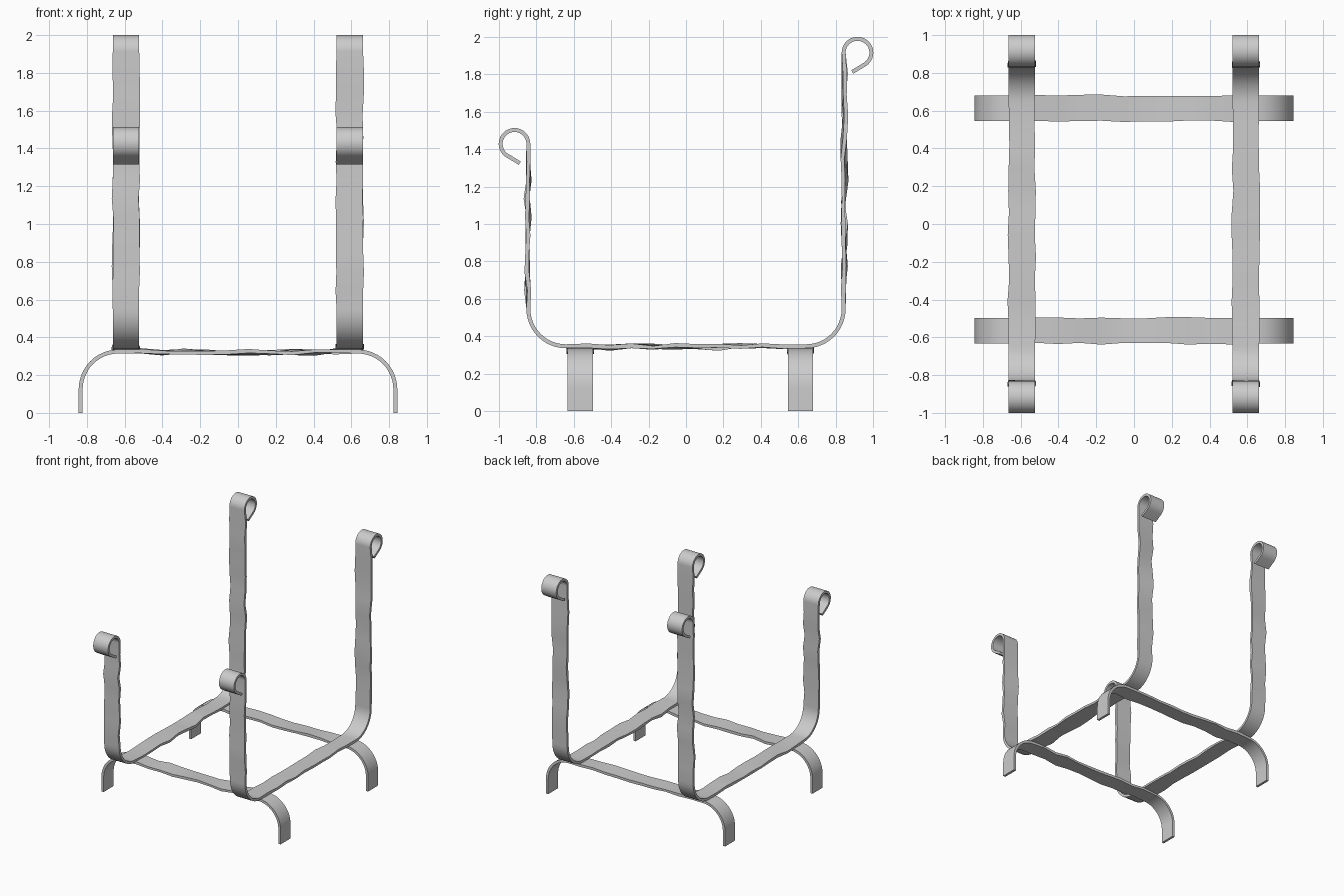
import bpy, bmesh, random
from math import sin, cos, radians
from mathutils import Vector

if "Cube" in bpy.data.objects:
    bpy.data.objects.remove(bpy.data.objects["Cube"])

random.seed(7)
THICK = 0.021


def arc(cx, cz, r, a0, a1, n):
    """Arc points (u, z, hammered flag)."""
    out = []
    for i in range(n + 1):
        a = radians(a0 + (a1 - a0) * i / n)
        out.append((cx + r * cos(a), cz + r * sin(a), False))
    return out


def hammered(p, q, n):
    """Interior points of a straight run, marked for uneven hammering."""
    return [(p[0] + (q[0] - p[0]) * i / n, p[1] + (q[1] - p[1]) * i / n, True)
            for i in range(1, n)]


def strap(name, path, width, place):
    """Sweep a flat bar along a 2D path; place(u, z, side) gives 3D."""
    bm = bmesh.new()
    rings = []
    for i, (u, z, rough) in enumerate(path):
        a = Vector(path[max(i - 1, 0)][:2])
        b = Vector(path[min(i + 1, len(path) - 1)][:2])
        t = (b - a).normalized()
        n = Vector((t.y, -t.x))
        ring = []
        for side in (-1, 1):
            bulge = random.uniform(-0.005, 0.013) if rough else 0
            spread = random.uniform(-0.004, 0.006) if rough else 0
            for face in (side, -side):
                p = Vector((u, z)) + n * (face * THICK / 2 + bulge)
                if rough:
                    p += n * random.uniform(-0.003, 0.003)
                ring.append(bm.verts.new(place(p.x, p.y, side * (width / 2 + spread))))
        rings.append(ring)
    for r, s in zip(rings, rings[1:]):
        for k in range(4):
            m = (k + 1) % 4
            bm.faces.new((r[k], r[m], s[m], s[k]))
    bm.faces.new(rings[0])
    bm.faces.new(rings[-1][::-1])
    bmesh.ops.recalc_face_normals(bm, faces=bm.faces)
    me = bpy.data.meshes.new(name)
    bm.to_mesh(me)
    bm.free()
    ob = bpy.data.objects.new(name, me)
    bpy.context.collection.objects.link(ob)
    bpy.context.view_layer.objects.active = ob
    ob.select_set(True)
    bpy.ops.object.shade_smooth_by_angle(angle=radians(25))
    ob.select_set(False)


# Long straps: front scroll, upright, bend, base, bend, tall upright, rear scroll
Y, R, BASE = 0.842, 0.2, 0.347
for name, x in (("left_cradle_strap", -0.593), ("right_cradle_strap", 0.592)):
    front = [(-0.888, 1.325, False)] + arc(-0.916, 1.428, 0.074, 235, 0, 26)
    bend_f = arc(-Y + R, BASE + R, R, 180, 270, 12)
    bend_r = arc(Y - R, BASE + R, R, 270, 360, 12)
    rear = arc(0.916, 1.915, 0.074, 180, -55, 26) + [(0.888, 1.812, False)]
    path = (front + hammered(front[-1], bend_f[0], 9) + bend_f
            + hammered(bend_f[-1], bend_r[0], 11) + bend_r
            + hammered(bend_r[-1], rear[0], 12) + rear)
    strap(name, path, 0.14, lambda u, z, s, x=x: (x + s, u, z))

# Cross straps: curved down at both ends to form the feet
X, TOP = 0.833, 0.325
for name, y in (("front_foot_strap", -0.565), ("rear_foot_strap", 0.612)):
    left = [(-X, 0, False)] + arc(-X + R, TOP - R, R, 180, 90, 12)
    right = arc(X - R, TOP - R, R, 90, 0, 12) + [(X, 0, False)]
    path = left + hammered(left[-1], right[0], 11) + right
    strap(name, path, 0.134, lambda u, z, s, y=y: (u, y + s, z))
